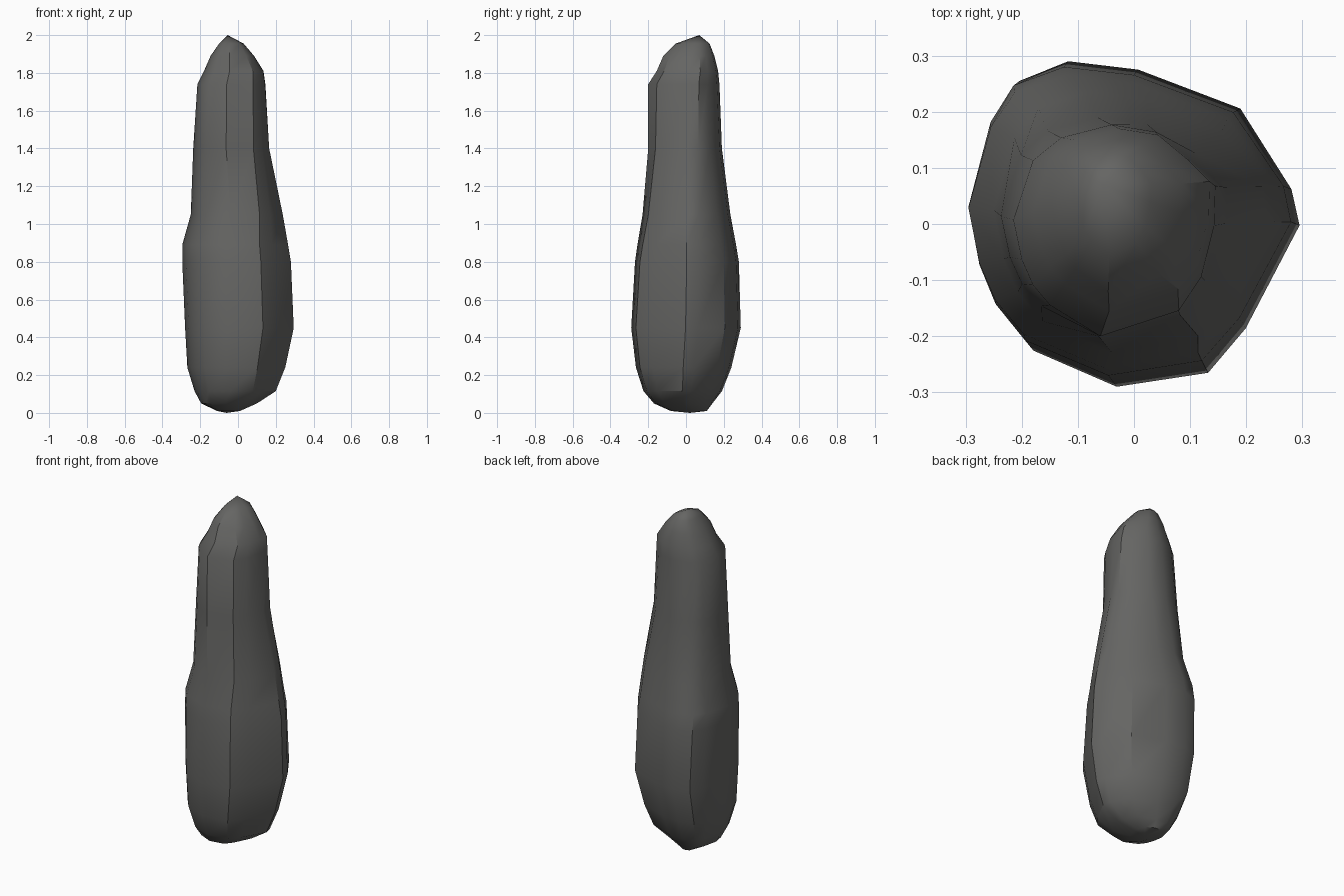
import bpy, bmesh

if "Cube" in bpy.data.objects:
    bpy.data.objects.remove(bpy.data.objects["Cube"])

# Matching 14-point outlines, seen from above: wide belly and narrow neck
belly = [(.30, 0), (.285, .065), (.19, .21), (0, .28), (-.13, .295), (-.22, .26), (-.26, .19),
         (-.30, .03), (-.28, -.08), (-.25, -.155), (-.195, -.225), (-.04, -.29), (.13, -.265), (.20, -.185)]
neck = [(.143, 0), (.145, .07), (.10, .115), (.04, .165), (-.04, .178), (-.13, .155), (-.18, .115),
        (-.215, .01), (-.20, -.06), (-.18, -.105), (-.15, -.14), (-.06, -.195), (.08, -.15), (.12, -.09)]

# Levels: z, x min, x max, y min, y max, blend from belly to neck
levels = [(.01, -.11, .01, -.08, .11, 0), (.05, -.195, .10, -.17, .14, 0),
          (.115, -.23, .20, -.225, .19, 0), (.24, -.268, .25, -.265, .24, 0),
          (.45, -.28, .295, -.29, .29, 0), (.80, -.295, .28, -.27, .28, .1),
          (.89, -.295, .265, -.257, .265, .2), (1.05, -.25, .237, -.23, .235, .4),
          (1.40, -.237, .165, -.20, .19, .8), (1.74, -.215, .145, -.20, .177, 1),
          (1.81, -.18, .135, -.155, .17, 1), (1.89, -.145, .085, -.12, .15, 1),
          (1.955, -.10, .03, -.055, .125, 1)]


def fit(points, x0, x1, y0, y1):
    xs, ys = [p[0] for p in points], [p[1] for p in points]
    return [(x0 + (x - min(xs)) / (max(xs) - min(xs)) * (x1 - x0),
             y0 + (y - min(ys)) / (max(ys) - min(ys)) * (y1 - y0)) for x, y in points]


# Loft the levels into one irregular tapering stone
bm = bmesh.new()
rings = []
for z, x0, x1, y0, y1, t in levels:
    outline = [(a[0] * (1 - t) + b[0] * t, a[1] * (1 - t) + b[1] * t) for a, b in zip(belly, neck)]
    rings.append([bm.verts.new((x, y, z)) for x, y in fit(outline, x0, x1, y0, y1)])
n = len(belly)
for low, high in zip(rings, rings[1:]):
    for i in range(n):
        j = (i + 1) % n
        bm.faces.new((low[i], low[j], high[j], high[i]))

# Closed underside and off-centre tip
foot = bm.verts.new((-.06, .02, 0))
tip = bm.verts.new((-.055, .07, 2))
for i in range(n):
    j = (i + 1) % n
    bm.faces.new((foot, rings[0][j], rings[0][i]))
    bm.faces.new((tip, rings[-1][i], rings[-1][j]))
bmesh.ops.recalc_face_normals(bm, faces=bm.faces[:])

mesh = bpy.data.meshes.new("standing_stone")
bm.to_mesh(mesh)
bm.free()
stone = bpy.data.objects.new("standing_stone", mesh)
bpy.context.collection.objects.link(stone)
mat = bpy.data.materials.new("dark_stone")
mat.diffuse_color = (.13, .13, .125, 1)
mat.use_nodes = True
mat.node_tree.nodes["Principled BSDF"].inputs["Base Color"].default_value = mat.diffuse_color
mesh.materials.append(mat)
bpy.context.view_layer.objects.active = stone
stone.select_set(True)
bpy.ops.object.shade_smooth_by_angle(angle=0.6)
